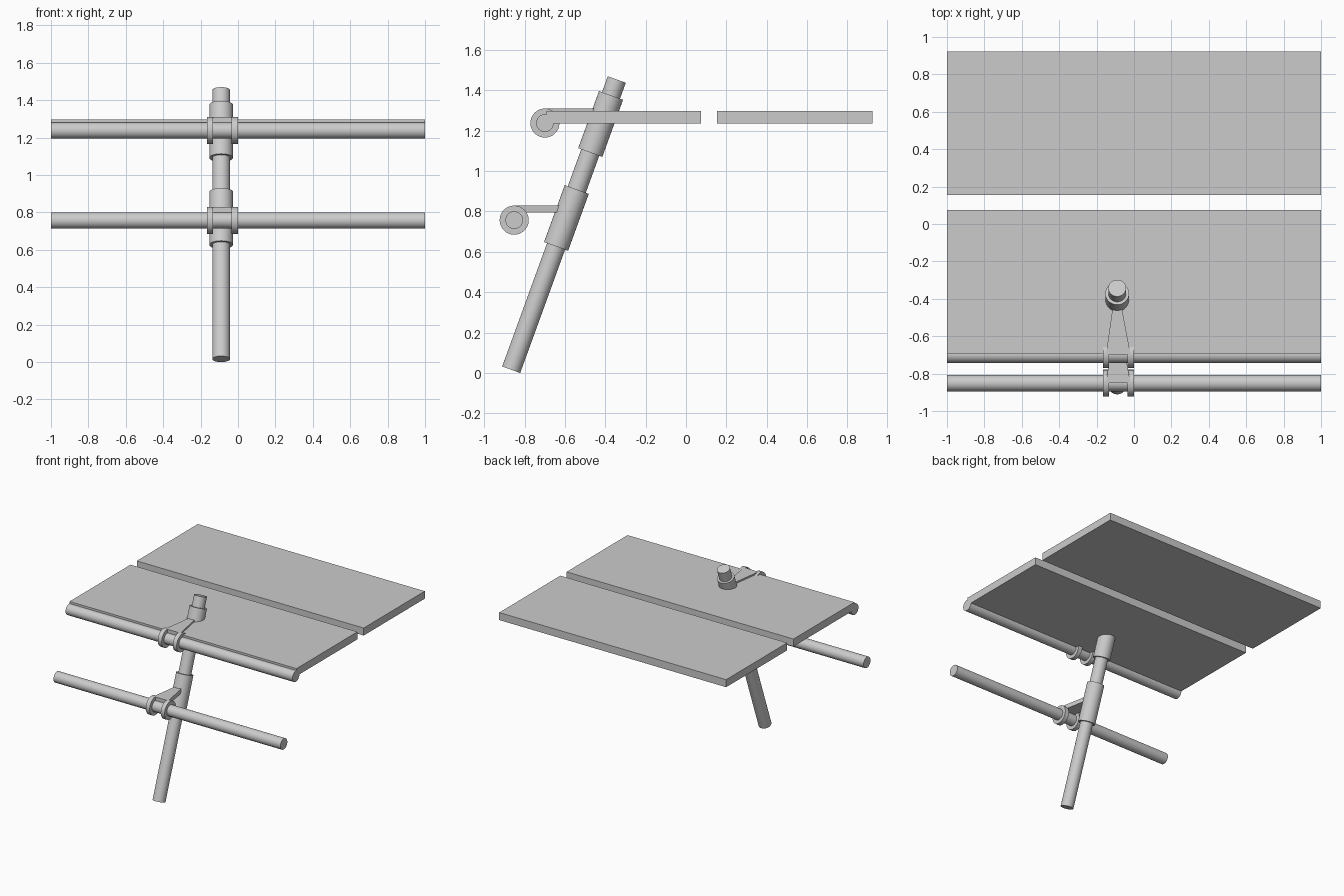
import bpy, bmesh
from math import sin, cos, radians
from mathutils import Vector

if "Cube" in bpy.data.objects:
    bpy.data.objects.remove(bpy.data.objects["Cube"])

PX = -0.09                      # pole x
RX = -0.084                     # clamp centre x
TILT = radians(20)
AXIS = Vector((0, sin(TILT), cos(TILT)))
BASE = Vector((PX, -0.866, 0.016))


def cylinder(name, a, b, r):
    a, b = Vector(a), Vector(b)
    d = b - a
    bpy.ops.mesh.primitive_cylinder_add(vertices=48, radius=r, depth=d.length,
                                        location=(a + b) / 2)
    o = bpy.context.object
    o.name = name
    o.rotation_euler = d.to_track_quat('Z', 'Y').to_euler()
    bpy.ops.object.shade_smooth_by_angle()
    return o


def prism(name, outline, z0, z1):
    bm = bmesh.new()
    face = bm.faces.new([bm.verts.new((x, y, z0)) for x, y in outline])
    ext = bmesh.ops.extrude_face_region(bm, geom=[face])
    top = [v for v in ext['geom'] if isinstance(v, bmesh.types.BMVert)]
    bmesh.ops.translate(bm, verts=top, vec=(0, 0, z1 - z0))
    bmesh.ops.recalc_face_normals(bm, faces=bm.faces)
    me = bpy.data.meshes.new(name)
    bm.to_mesh(me)
    bm.free()
    o = bpy.data.objects.new(name, me)
    bpy.context.collection.objects.link(o)


# flat panels
for name, y0, y1 in (("front_panel", -0.692, 0.075), ("back_panel", 0.154, 0.923)):
    prism(name, [(-1, y0), (1, y0), (1, y1), (-1, y1)], 1.237, 1.297)

# leaning pole
cylinder("pole", BASE, BASE + AXIS * 1.53, 0.0475)

# rod, clamp rings, tapered arm and sleeve for each level
for level, y, z, t0, t1 in (("lower", -0.851, 0.757, 0.65, 0.95),
                            ("upper", -0.699, 1.238, 1.145, 1.446)):
    cylinder(level + "_rod", (-1, y, z), (1, y, z), 0.0435)
    cylinder(level + "_sleeve", BASE + AXIS * t0, BASE + AXIS * t1, 0.0635)
    for side, s in (("left", -1), ("right", 1)):
        cylinder(f"{level}_{side}_ring", (RX + s * 0.049, y, z),
                 (RX + s * 0.083, y, z), 0.072)
    prism(level + "_arm", [(RX - 0.066, y), (RX + 0.066, y),
                           (PX + 0.023, y + 0.26), (PX - 0.023, y + 0.26)],
          z + 0.037, z + 0.072)
